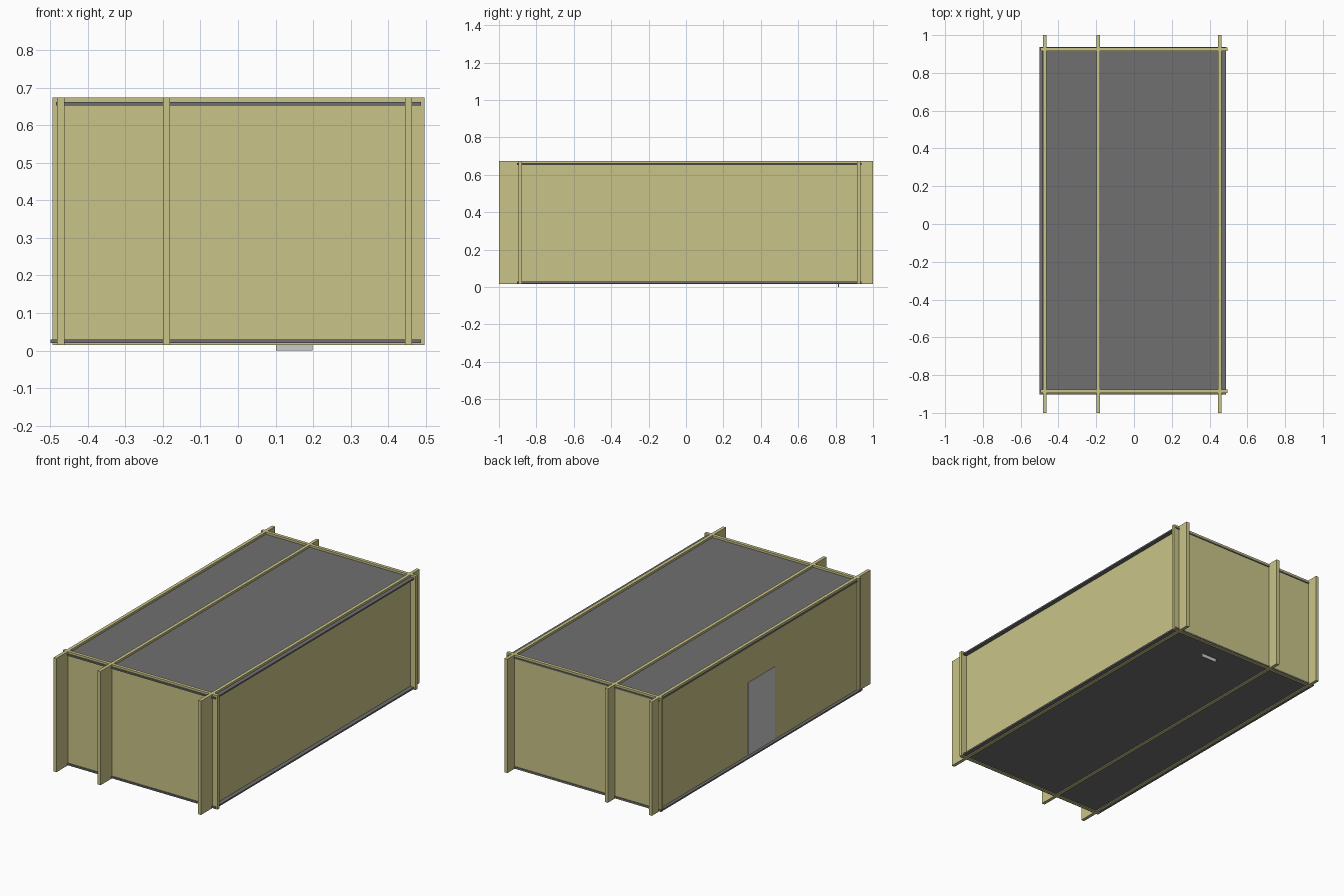
import bpy
import bmesh

if "Cube" in bpy.data.objects:
    bpy.data.objects.remove(bpy.data.objects["Cube"])


def material(name, color):
    m = bpy.data.materials.new(name)
    m.diffuse_color = (*color, 1)
    m.use_nodes = True
    m.node_tree.nodes["Principled BSDF"].inputs["Base Color"].default_value = m.diffuse_color
    return m


WOOD = material("pale wood", (0.584, 0.552, 0.242))
SLAB = material("dark grey", (0.16, 0.16, 0.16))
DOOR = material("light grey", (0.60, 0.60, 0.60))


def box(name, x, y, z, mat):
    """Box from (min, max) ranges on each axis."""
    bm = bmesh.new()
    bmesh.ops.create_cube(bm, size=1)
    for v in bm.verts:
        v.co = [r[0] if c < 0 else r[1] for c, r in zip(v.co, (x, y, z))]
    mesh = bpy.data.meshes.new(name)
    bm.to_mesh(mesh)
    bm.free()
    mesh.materials.append(mat)
    obj = bpy.data.objects.new(name, mesh)
    bpy.context.collection.objects.link(obj)
    return obj


WALL_Z = (0.015, 0.674)
T = 0.0095  # half the wall thickness

# long walls running front to back, past the end walls
for name, x in (("left_wall", -0.472), ("partition_wall", -0.19), ("right_wall", 0.4535)):
    box(name, (x - T, x + T), (-1, 1), WALL_Z, WOOD)

# end walls
for name, y in (("front_wall", -0.886), ("back_wall", 0.9245)):
    box(name, (-0.494, 0.496), (y - T, y + T), WALL_Z, WOOD)

# floor and ceiling slabs, poking slightly through the walls
box("floor_slab", (-0.499, 0.487), (-0.903, 0.938), (0.020, 0.029), SLAB)
box("ceiling_slab", (-0.485, 0.487), (-0.903, 0.938), (0.653, 0.662), SLAB)

# outer door in the left wall, and an inner door leaf reaching below the floor
box("outer_door", (-0.4835, -0.478), (-0.125, 0.12), (0.024, 0.45), DOOR)
box("inner_door", (0.101, 0.198), (0.812, 0.818), (0.0, 0.43), DOOR)
